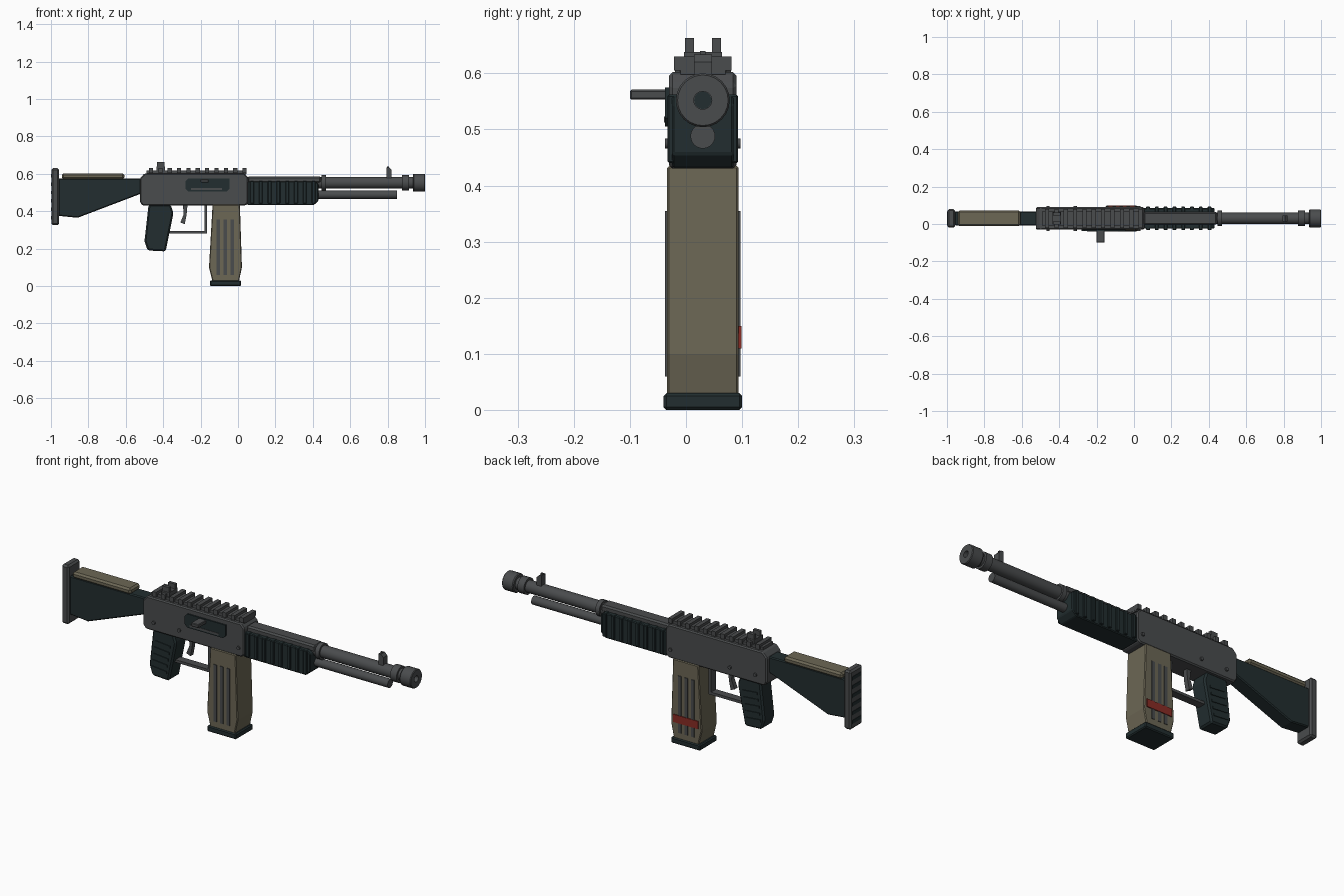
import bpy, bmesh, math
from mathutils import Vector, Matrix

if "Cube" in bpy.data.objects:
    bpy.data.objects.remove(bpy.data.objects["Cube"], do_unlink=True)

MID = 0.03  # centre plane of the body along y


def material(name, rgb):
    m = bpy.data.materials.new(name)
    m.use_nodes = True
    m.diffuse_color = (*rgb, 1)
    m.node_tree.nodes["Principled BSDF"].inputs["Base Color"].default_value = (*rgb, 1)
    return m


METAL = material("gunmetal grey", (0.068, 0.072, 0.075))
DARK = material("dark green black", (0.016, 0.027, 0.029))
TAN = material("olive tan", (0.15, 0.135, 0.09))
RED = material("red", (0.25, 0.025, 0.018))


def finish(bm, name, mat, bevel=0, smooth=False):
    bmesh.ops.recalc_face_normals(bm, faces=bm.faces)
    mesh = bpy.data.meshes.new(name)
    bm.to_mesh(mesh)
    bm.free()
    mesh.materials.append(mat)
    ob = bpy.data.objects.new(name, mesh)
    bpy.context.collection.objects.link(ob)
    if smooth:
        mesh.shade_smooth()
        mesh.set_sharp_from_angle(angle=math.radians(35))
    if bevel:
        mod = ob.modifiers.new("bevel", "BEVEL")
        mod.width, mod.segments = bevel, 1
    return ob


def plate(name, mat, outline, y0, y1, bevel=0):
    """Side outline in x and z, extruded from y0 to y1."""
    bm = bmesh.new()
    face = bm.faces.new([bm.verts.new((x, y0, z)) for x, z in outline])
    new = bmesh.ops.extrude_face_region(bm, geom=[face])["geom"]
    verts = [v for v in new if isinstance(v, bmesh.types.BMVert)]
    bmesh.ops.translate(bm, verts=verts, vec=(0, y1 - y0, 0))
    return finish(bm, name, mat, bevel)


def box(name, mat, x, y, z, bevel=0):
    return plate(name, mat, [(x[0], z[0]), (x[1], z[0]), (x[1], z[1]), (x[0], z[1])],
                 y[0], y[1], bevel)


def centred(half):
    return (MID - half, MID + half)


def lathe(name, mat, profile, z, steps=24):
    """Profile of x and radius, spun about an axis along x."""
    bm = bmesh.new()
    rings = [[bm.verts.new((x, MID + r * math.cos(i * math.tau / steps),
                            z + r * math.sin(i * math.tau / steps)))
              for i in range(steps)] for x, r in profile]
    for a, b in zip(rings, rings[1:]):
        for i in range(steps):
            j = (i + 1) % steps
            bm.faces.new((a[i], a[j], b[j], b[i]))
    bm.faces.new(rings[0])
    bm.faces.new(rings[-1])
    return finish(bm, name, mat, smooth=True)


def pin(name, mat, x, z, r, y0, y1):
    bm = bmesh.new()
    turn = Matrix.Translation((x, (y0 + y1) / 2, z)) @ Matrix.Rotation(math.pi / 2, 4, "X")
    bmesh.ops.create_cone(bm, cap_ends=True, segments=12, radius1=r, radius2=r,
                          depth=y1 - y0, matrix=turn)
    return finish(bm, name, mat, smooth=True)


# Receiver with cut corners
plate("receiver", METAL, [(-0.51, 0.43), (0.04, 0.43), (0.055, 0.445), (0.055, 0.58),
                          (0.035, 0.602), (-0.5, 0.602), (-0.525, 0.575), (-0.525, 0.45)],
      *centred(0.06), bevel=0.006)
box("rail_base", METAL, (-0.49, 0.045), centred(0.04), (0.598, 0.617))
for i in range(11):
    x = -0.465 + i * 0.05
    box(f"rail_tooth_{i + 1}", METAL, (x - 0.011, x + 0.011), centred(0.051), (0.605, 0.63))
for i, x in enumerate((-0.46, -0.315, 0.025)):
    pin(f"receiver_pin_{i + 1}", METAL, x, 0.475, 0.009, MID - 0.067, MID + 0.067)

# Ejection port, bolt and handle on the front side
plate("ejection_port", DARK, [(-0.265, 0.505), (-0.06, 0.505), (-0.045, 0.52), (-0.045, 0.575),
                              (-0.265, 0.575), (-0.28, 0.56), (-0.28, 0.52)], -0.037, -0.029)
box("bolt", METAL, (-0.25, -0.085), (-0.039, -0.03), (0.512, 0.523))
box("charging_handle", METAL, (-0.2, -0.157), (-0.10, -0.03), (0.553, 0.571), 0.003)

# Rear sight
box("rear_sight_base", METAL, (-0.435, -0.39), centred(0.034), (0.615, 0.638))
for side, name in ((-1, "right"), (1, "left")):
    y = MID + side * 0.024
    box(f"rear_sight_post_{name}", METAL, (-0.432, -0.393), (y - 0.008, y + 0.008), (0.63, 0.663))

# Barrel, clamp, muzzle and lower tube
AXIS = 0.552
lathe("barrel", METAL, [(0.04, 0.031), (0.945, 0.031)], AXIS)
lathe("barrel_clamp", METAL, [(0.447, 0.041), (0.47, 0.041)], AXIS)
lathe("muzzle_ring", METAL, [(0.878, 0.042), (0.915, 0.042)], AXIS)
lathe("muzzle", METAL, [(0.935, 0.044), (0.94, 0.048), (0.996, 0.048), (1.0, 0.045),
                        (1.0, 0.016), (0.96, 0.016)], AXIS)
lathe("bore", DARK, [(0.955, 0.0155), (0.962, 0.0155)], AXIS)
lathe("lower_tube", METAL, [(0.4, 0.022), (0.85, 0.022)], 0.488)
plate("front_sight", METAL, [(0.795, 0.57), (0.822, 0.57), (0.822, 0.62), (0.808, 0.634),
                             (0.795, 0.634)], *centred(0.016))
box("front_sight_bead", METAL, (0.797, 0.808), centred(0.005), (0.63, 0.64))

# Ribbed handguard
plate("handguard", DARK, [(0.05, 0.432), (0.405, 0.432), (0.43, 0.456), (0.43, 0.545),
                          (0.415, 0.56), (0.05, 0.56)], *centred(0.055), bevel=0.004)
box("handguard_cover", METAL, (0.05, 0.445), centred(0.034), (0.55, 0.586), 0.008)
for i in range(8):
    x = 0.075 + i * 0.047
    box(f"handguard_rib_{i + 1}", DARK, (x - 0.01, x + 0.01), centred(0.063),
        (0.44, 0.562), 0.003)

# Magazine
plate("magazine", TAN, [(-0.135, 0.02), (0.004, 0.02), (0.021, 0.1), (0.01, 0.435),
                        (-0.136, 0.435), (-0.155, 0.1)], *centred(0.064), bevel=0.004)
box("magazine_base", DARK, (-0.15, 0.017), centred(0.07), (0, 0.03), 0.005)
for i in range(3):
    x = -0.105 + i * 0.037
    box(f"magazine_rib_{i + 1}", METAL, (x - 0.009, x + 0.009), centred(0.067), (0.06, 0.355))
box("magazine_band", RED, (-0.138, 0.006), (0.09, 0.099), (0.11, 0.15))

# Grip with slanted ridges
plate("grip", DARK, [(-0.478, 0.435), (-0.36, 0.435), (-0.345, 0.39), (-0.387, 0.185),
                     (-0.483, 0.19), (-0.5, 0.24)], *centred(0.045), bevel=0.008)
for i in range(5):
    z, x = 0.23 + i * 0.034, -0.482 + i * 0.005
    plate(f"grip_ridge_{i + 1}", DARK, [(x, z), (x + 0.085, z - 0.008), (x + 0.085, z + 0.004),
                                        (x, z + 0.012)], *centred(0.049))

# Trigger and guard
plate("trigger", METAL, [(-0.295, 0.435), (-0.27, 0.435), (-0.275, 0.38), (-0.285, 0.33),
                         (-0.308, 0.34), (-0.29, 0.385)], *centred(0.012))
box("trigger_guard_bottom", METAL, (-0.37, -0.165), centred(0.02), (0.28, 0.294))
box("trigger_guard_front", METAL, (-0.179, -0.165), centred(0.02), (0.28, 0.435))

# Stock, cheek pad and butt plate
plate("stock", DARK, [(-0.515, 0.495), (-0.515, 0.575), (-0.6, 0.575), (-0.96, 0.575),
                      (-0.96, 0.375), (-0.857, 0.365)], *centred(0.037), bevel=0.005)
box("cheek_pad", TAN, (-0.942, -0.608), centred(0.042), (0.57, 0.602), 0.009)
box("butt_plate", METAL, (-0.998, -0.957), centred(0.05), (0.325, 0.63), 0.009)
for i in range(6):
    z = 0.365 + i * 0.045
    box(f"butt_ridge_{i + 1}", DARK, (-1.0, -0.99), centred(0.038), (z - 0.009, z + 0.009))
